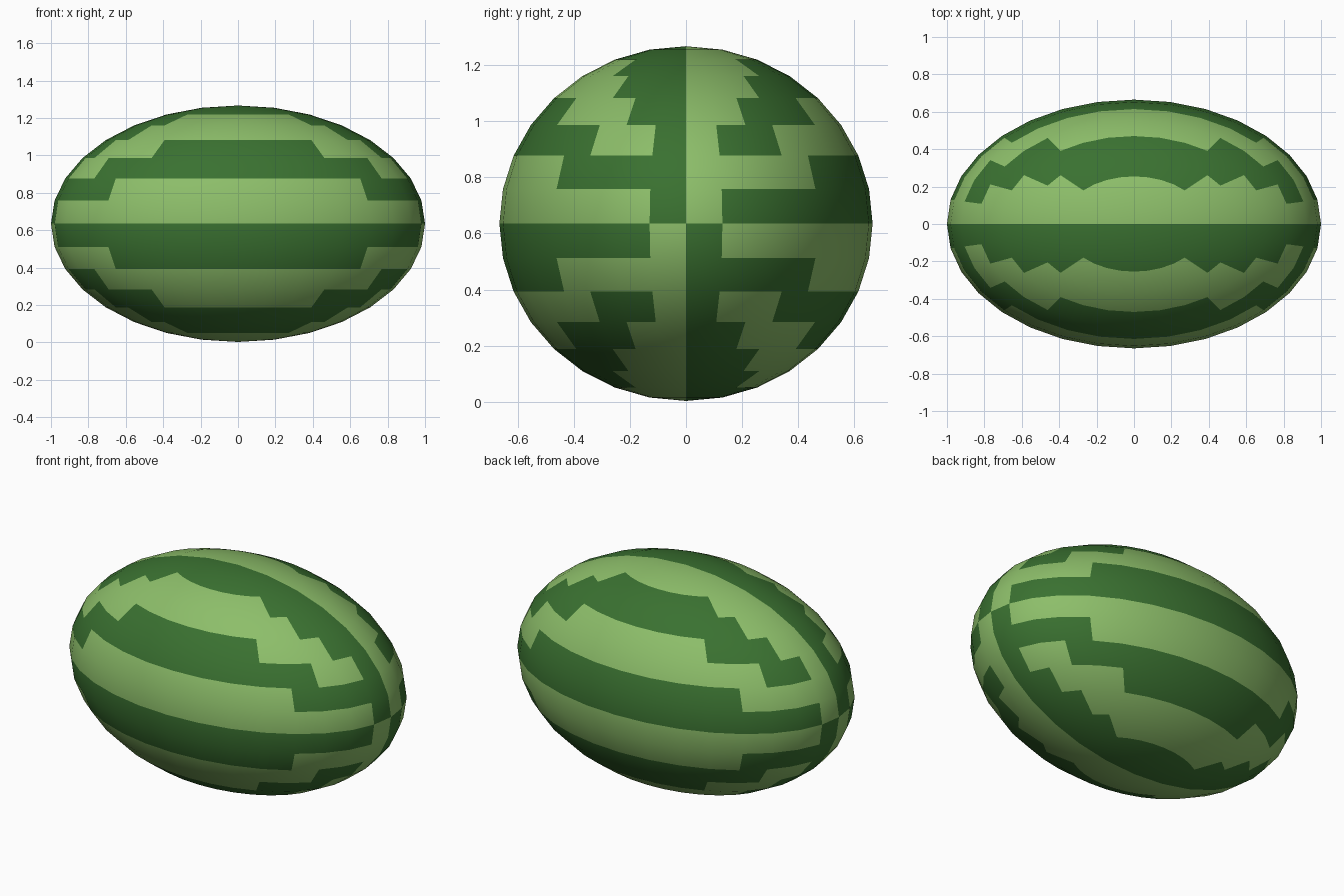
import bpy
import bmesh
import math
from mathutils import Matrix

cube = bpy.data.objects.get("Cube")
if cube:
    bpy.data.objects.remove(cube, do_unlink=True)


def make_material(name, colour):
    mat = bpy.data.materials.new(name)
    mat.use_nodes = True
    mat.diffuse_color = colour
    for node in mat.node_tree.nodes:
        if node.type == 'BSDF_PRINCIPLED':
            node.inputs["Base Color"].default_value = colour
    return mat


HALF_SIZE = (1.0, 0.665, 0.632)
CENTRE_Z = 0.635
STRIPES = 16

# Melon body: an ellipsoid lying along x
bm = bmesh.new()
bmesh.ops.create_uvsphere(bm, u_segments=32, v_segments=16, radius=1.0,
                          matrix=Matrix.Diagonal((*HALF_SIZE, 1.0)))

# Stripes alternate around the long axis, face by face
for face in bm.faces:
    centre = face.calc_center_median()
    angle = math.atan2(centre.z, centre.y)
    face.material_index = math.floor(angle / math.tau * STRIPES) % 2
    face.smooth = True

mesh = bpy.data.meshes.new("melon_rind")
bm.to_mesh(mesh)
bm.free()
mesh.materials.append(make_material("dark_green", (0.042, 0.165, 0.030, 1)))
mesh.materials.append(make_material("light_green", (0.265, 0.515, 0.143, 1)))

melon = bpy.data.objects.new("melon_rind", mesh)
melon.location.z = CENTRE_Z
bpy.context.collection.objects.link(melon)
